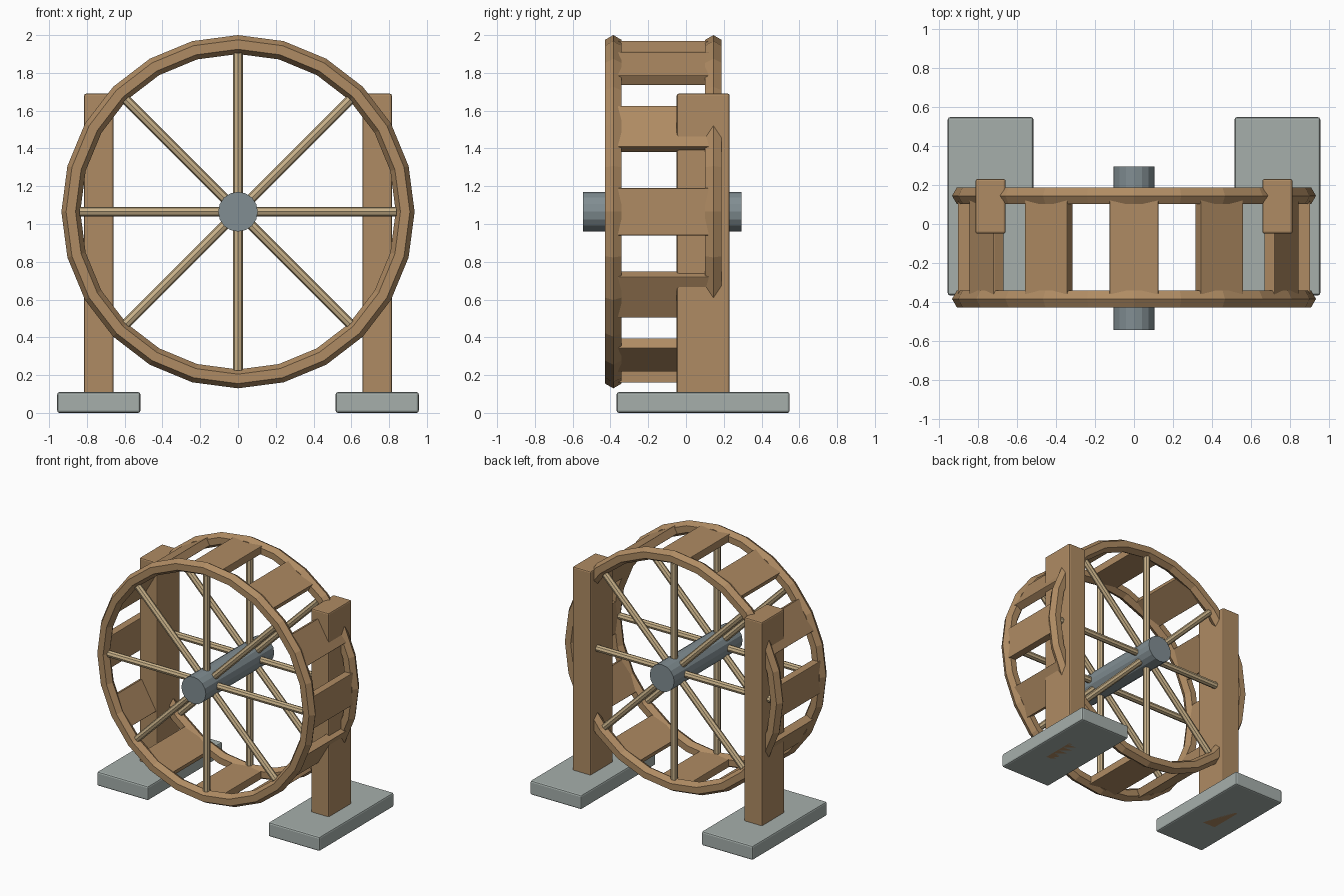
import bpy
from math import cos, sin, pi, radians

if "Cube" in bpy.data.objects:
    bpy.data.objects.remove(bpy.data.objects["Cube"])

WHEEL_Y, WHEEL_Z = -0.12, 1.065


def material(name, rgb):
    m = bpy.data.materials.new(name)
    m.diffuse_color = (*rgb, 1)
    m.use_nodes = True
    m.node_tree.nodes["Principled BSDF"].inputs["Base Color"].default_value = m.diffuse_color
    return m


WOOD = material("wood", (0.43, 0.26, 0.125))
PALE_WOOD = material("pale_wood", (0.58, 0.44, 0.25))
STONE = material("stone", (0.38, 0.43, 0.41))
IRON = material("iron", (0.22, 0.27, 0.29))


def finish(name, mat, bevel=0.0):
    o = bpy.context.object
    o.name = name
    o.data.materials.append(mat)
    if bevel:
        b = o.modifiers.new("edge_bevel", 'BEVEL')
        b.width = bevel
        b.segments = 2
    return o


def box(name, size, loc, mat, bevel=0.0, rot=(0, 0, 0)):
    bpy.ops.mesh.primitive_cube_add(size=1, location=loc, rotation=rot)
    o = bpy.context.object
    o.scale = size
    bpy.ops.object.transform_apply(location=False, rotation=False, scale=True)
    return finish(name, mat, bevel)


# stone footings and upright posts, one each side
for side, s in (("left", -1), ("right", 1)):
    box(side + "_footing", (0.44, 0.916, 0.11), (s * 0.737, 0.091, 0.055), STONE, 0.012)
    box(side + "_post", (0.155, 0.28, 1.69), (s * 0.737, 0.091, 0.845), WOOD, 0.01)

# axle
bpy.ops.mesh.primitive_cylinder_add(vertices=16, radius=0.105, depth=0.84,
                                    location=(0, -0.125, WHEEL_Z), rotation=(pi / 2, 0, 0))
finish("axle", IRON)

# two faceted rims, each with eight spokes
for side, y in (("front", WHEEL_Y - 0.265), ("back", WHEEL_Y + 0.265)):
    bpy.ops.mesh.primitive_torus_add(major_segments=24, minor_segments=6,
                                     major_radius=0.885, minor_radius=0.05,
                                     location=(0, y, WHEEL_Z), rotation=(pi / 2, 0, 0))
    finish(side + "_rim", WOOD)
    bpy.ops.object.shade_flat()
    for i in range(8):
        a = i * pi / 4
        mid, length = 0.445, 0.79
        bpy.ops.mesh.primitive_cylinder_add(
            vertices=8, radius=0.026, depth=length,
            location=(mid * sin(a), y, WHEEL_Z + mid * cos(a)), rotation=(0, a, 0))
        finish(f"{side}_spoke_{i + 1}", PALE_WOOD)

# twelve paddle boards lying tangent to the rims
for i in range(12):
    a = radians(30 * i)
    box(f"paddle_{i + 1}", (0.25, 0.565, 0.06),
        (0.875 * sin(a), WHEEL_Y, WHEEL_Z + 0.875 * cos(a)), WOOD, 0.004, (0, a, 0))
